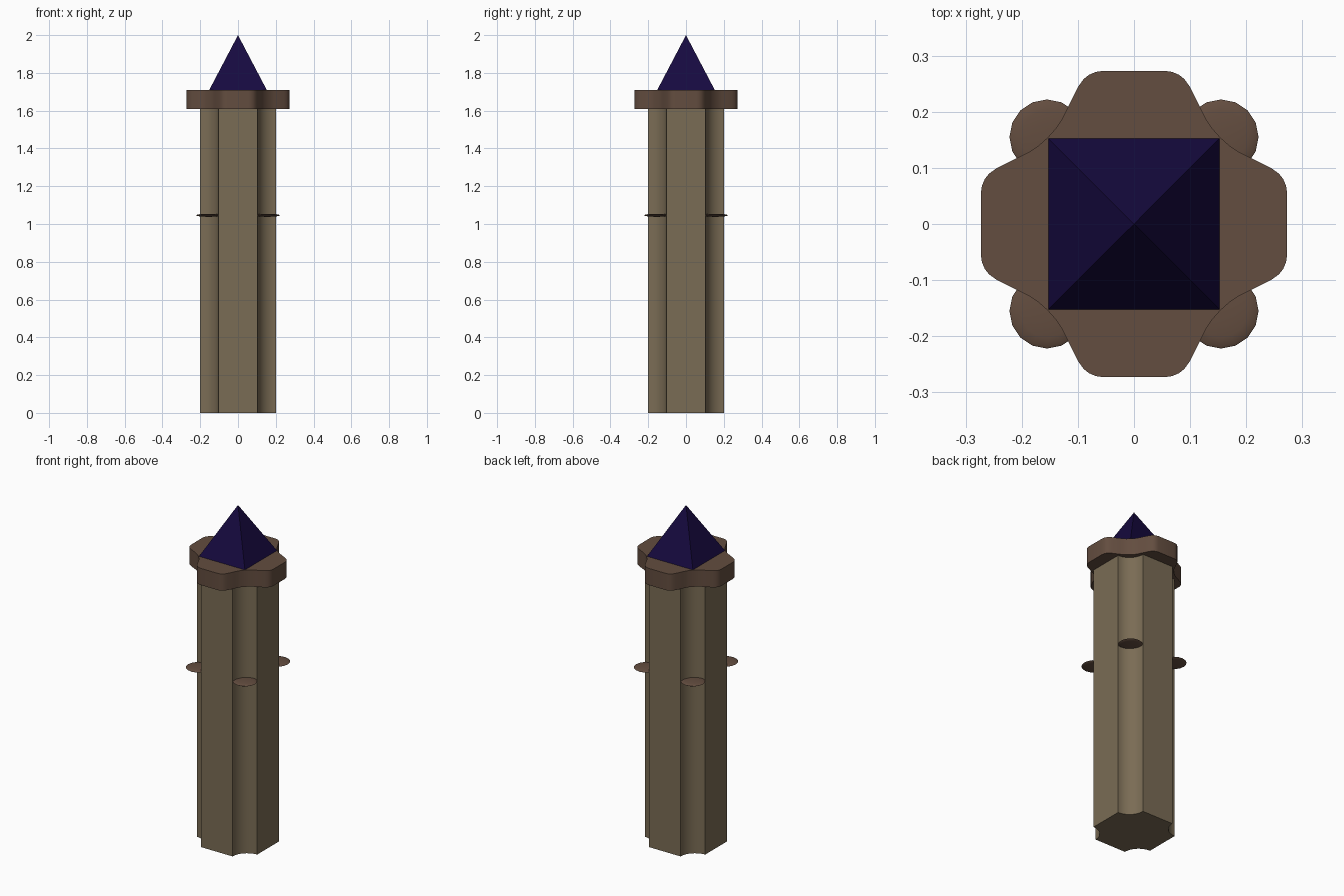
import bpy, bmesh, math

if "Cube" in bpy.data.objects:
    bpy.data.objects.remove(bpy.data.objects["Cube"])


def material(name, rgb):
    m = bpy.data.materials.new(name)
    m.diffuse_color = (*rgb, 1)
    m.use_nodes = True
    m.node_tree.nodes["Principled BSDF"].inputs["Base Color"].default_value = m.diffuse_color
    return m


STONE = material("stone", (0.195, 0.15, 0.09))
TRIM = material("trim", (0.125, 0.074, 0.05))
ROOF = material("roof", (0.008, 0.003, 0.05))


def finish(bm, name, mat, smooth=None):
    bmesh.ops.recalc_face_normals(bm, faces=bm.faces)
    me = bpy.data.meshes.new(name)
    bm.to_mesh(me)
    bm.free()
    ob = bpy.data.objects.new(name, me)
    bpy.context.collection.objects.link(ob)
    me.materials.append(mat)
    if smooth:
        bpy.ops.object.select_all(action='DESELECT')
        ob.select_set(True)
        bpy.context.view_layer.objects.active = ob
        bpy.ops.object.shade_smooth_by_angle(angle=math.radians(smooth))
    return ob


def prism(name, corner, z0, z1, mat):
    """Extrude an outline made of one corner profile repeated four times."""
    bm = bmesh.new()
    verts = []
    for k in range(4):
        c, s = round(math.cos(-k * math.pi / 2)), round(math.sin(-k * math.pi / 2))
        verts += [bm.verts.new((x * c - y * s, x * s + y * c, z0)) for x, y in corner]
    face = bm.faces.new(verts)
    top = bmesh.ops.extrude_face_region(bm, geom=[face])["geom"]
    bmesh.ops.translate(bm, vec=(0, 0, z1 - z0),
                        verts=[g for g in top if isinstance(g, bmesh.types.BMVert)])
    return finish(bm, name, mat, 30)


# Square shaft with a quarter-round flute cut into each corner
HALF, CUT = 0.2, 0.096
flute = [(HALF - CUT * math.cos(t), HALF - CUT * math.sin(t))
         for t in (math.pi / 2 * i / 12 for i in range(13))]
prism("shaft", flute, 0, 1.61, STONE)

# Four-lobed cap: half a corner mirrored across the diagonal
half = [(0.055, 0.273), (0.068, 0.271), (0.08, 0.266), (0.09, 0.258), (0.1, 0.244),
        (0.12, 0.204), (0.129, 0.186), (0.138, 0.172)]
corner = half + [(0.154, 0.154)] + [(y, x) for x, y in reversed(half)]
prism("cap", corner, 1.61, 1.71, TRIM)

# Flattened round studs sitting in the flutes
for i, (sx, sy) in enumerate([(1, 1), (-1, 1), (-1, -1), (1, -1)]):
    bm = bmesh.new()
    bmesh.ops.create_uvsphere(bm, u_segments=16, v_segments=8, radius=0.067)
    bmesh.ops.scale(bm, vec=(1, 1, 0.12), verts=bm.verts)
    bmesh.ops.translate(bm, vec=(sx * 0.155, sy * 0.155, 1.046), verts=bm.verts)
    finish(bm, f"flute_disc_{i + 1}", TRIM, 60)

# Pyramid roof
bm = bmesh.new()
B = 0.152
base = [bm.verts.new((x * B, y * B, 1.71)) for x, y in ((1, 1), (-1, 1), (-1, -1), (1, -1))]
apex = bm.verts.new((0, 0, 2))
bm.faces.new(base)
for i in range(4):
    bm.faces.new((base[i], base[(i + 1) % 4], apex))
finish(bm, "roof", ROOF)
